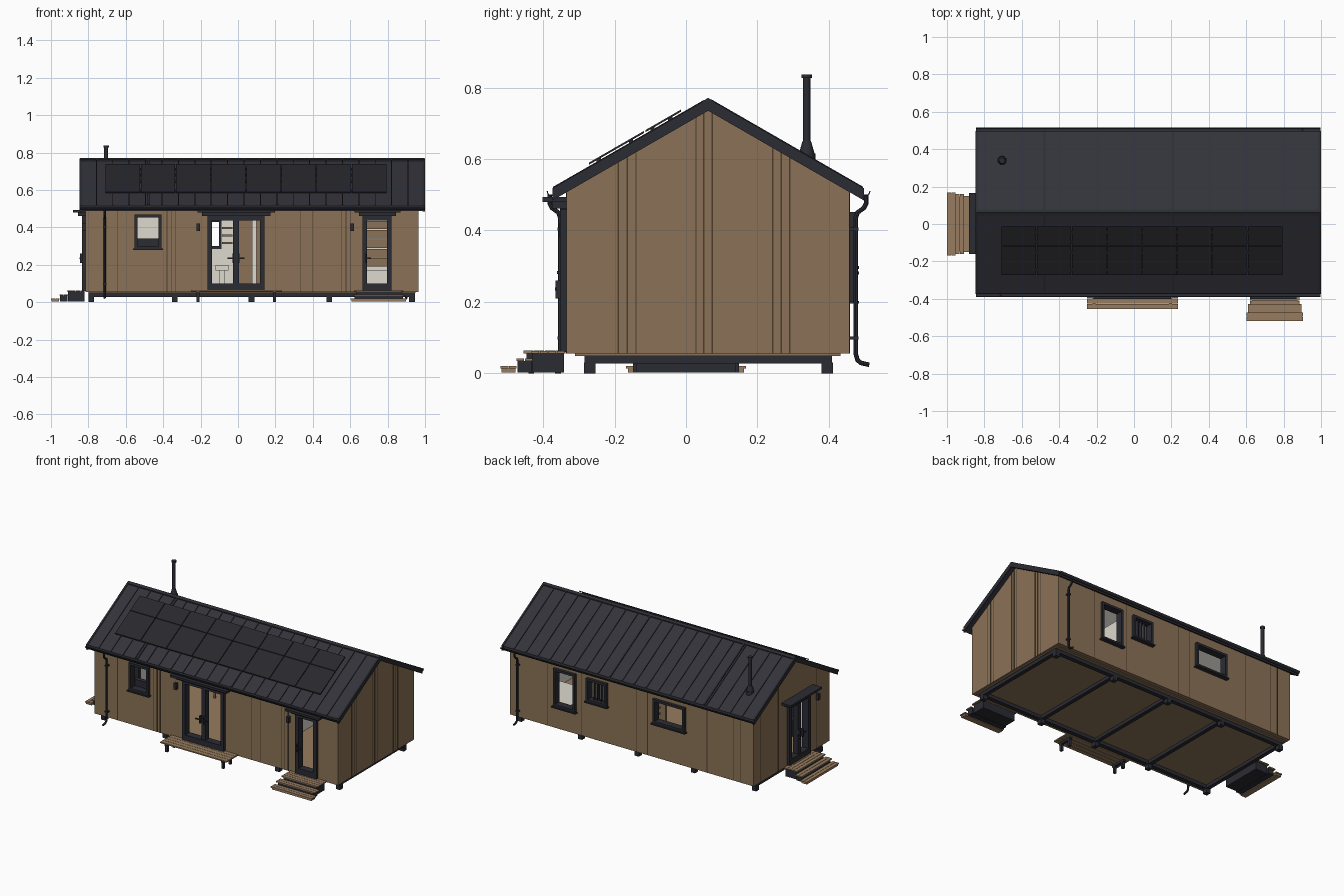
import bpy, bmesh, math
from mathutils import Matrix

if "Cube" in bpy.data.objects:
    bpy.data.objects.remove(bpy.data.objects["Cube"])

def material(name, r, g, b):
    m = bpy.data.materials.new(name)
    m.diffuse_color = (r, g, b, 1)
    m.use_nodes = True
    m.node_tree.nodes["Principled BSDF"].inputs["Base Color"].default_value = m.diffuse_color
    return m

CLAD = material("brown cladding", .26, .17, .095)
DECK = material("deck wood", .31, .20, .115)
SEAM = material("dark seam", .07, .045, .025)
ROOF = material("roof metal", .032, .032, .042)
TRIM = material("dark trim", .024, .025, .033)
SOLAR = material("solar black", .02, .02, .026)
WHITE = material("interior white", .72, .70, .62)

# wall planes, ridge and roof slope
X0, X1, Y0, Y1, ZB = -.815, .965, -.335, .458, .055
RY, RZ, SL, RX0, RX1 = .062, .765, .576, -.845, .997

def finish(name, bm, *mats):
    bmesh.ops.recalc_face_normals(bm, faces=bm.faces)
    me = bpy.data.meshes.new(name)
    bm.to_mesh(me)
    bm.free()
    for m in mats:
        me.materials.append(m)
    o = bpy.data.objects.new(name, me)
    bpy.context.collection.objects.link(o)
    return o

def add_prism(bm, prof, x0, x1):
    a = [bm.verts.new((x0, y, z)) for y, z in prof]
    b = [bm.verts.new((x1, y, z)) for y, z in prof]
    bm.faces.new(a)
    bm.faces.new(b[::-1])
    for i in range(len(a)):
        j = (i + 1) % len(a)
        bm.faces.new((a[i], b[i], b[j], a[j]))

def prisms(name, items, *mats):
    bm = bmesh.new()
    for prof, x0, x1 in items:
        add_prism(bm, prof, x0, x1)
    return finish(name, bm, *mats)

def boxes(name, items, *mats):
    return prisms(name, [([(c, e), (d, e), (d, f), (c, f)], a, b) for a, b, c, d, e, f in items], *mats)

def on(side, u0, u1, n0, n1, z0, z1):
    """Box on a wall: u runs along the wall, n points outward."""
    if side == "front":
        return (u0, u1, Y0 - n1, Y0 - n0, z0, z1)
    if side == "back":
        return (u0, u1, Y1 + n0, Y1 + n1, z0, z1)
    if side == "left":
        return (X0 - n1, X0 - n0, u0, u1, z0, z1)
    return (X1 + n0, X1 + n1, u0, u1, z0, z1)

def gable(y0, y1, z0, apex):
    return [(y0, z0), (y1, z0), (y1, apex - SL * (y1 - RY)), (RY, apex), (y0, apex - SL * (RY - y0))]

# openings: name, side, u0, u1, z0, z1, kind
OPEN = [("front_window", "front", -.553, -.41, .286, .468, "window"),
        ("front_double_door", "front", -.163, .142, .06, .46, "double"),
        ("front_single_door", "front", .665, .82, .06, .46, "single"),
        ("gable_double_door", "left", -.115, .108, .06, .46, "double"),
        ("back_tall_window", "back", .48, .64, .203, .452, "window"),
        ("back_small_window", "back", .25, .40, .30, .452, "bars"),
        ("back_wide_window", "back", -.32, -.087, .285, .445, "window")]

# hollow house body with cut openings
body = prisms("house_walls", [(gable(Y0, Y1, ZB, .742), X0, X1)], CLAD, WHITE, DECK)
inner = prisms("room_cutter", [(gable(Y0 + .028, Y1 - .028, .07, .715), X0 + .028, X1 - .028)])
holes = boxes("opening_cutter", [on(s, a + .008, b - .008, -.06, .05, max(z0 + .006, .0705), z1 - .008)
                                 for n, s, a, b, z0, z1, k in OPEN])
for c in (inner, holes):
    c.hide_render = True
    mod = body.modifiers.new("cut", "BOOLEAN")
    mod.object, mod.operation, mod.solver = c, "DIFFERENCE", "EXACT"
bpy.context.view_layer.objects.active = body
body.select_set(True)
bpy.ops.object.convert(target="MESH")
for c in (inner, holes):
    bpy.data.objects.remove(c)
for p in body.data.polygons:
    x, y, z = p.center
    inside = X0 + .025 < x < X1 - .025 and Y0 + .025 < y < Y1 - .025 and .065 < z < .735 - SL * abs(y - RY)
    p.material_index = (2 if p.normal.z > .9 else 1) if inside else 0

# door and window frames
for name, s, a, b, z0, z1, kind in OPEN:
    door = kind in ("double", "single")
    w, bot = (.024, .04) if door else (.015, .015)
    f = [on(s, a, a + w, -.03, .018, z0, z1), on(s, b - w, b, -.03, .018, z0, z1),
         on(s, a + w, b - w, -.03, .018, z1 - w, z1), on(s, a + w, b - w, -.03, .018, z0, z0 + bot)]
    m = (a + b) / 2
    if kind == "double":
        f.append(on(s, m - .015, m + .015, -.025, .012, z0 + bot, z1 - w))
    if kind == "bars":
        f += [on(s, a + (b - a) * t - .003, a + (b - a) * t + .003, -.02, .0, z0 + bot, z1 - w) for t in (.33, .5, .67)]
    if not door:
        f.append(on(s, a - .008, b + .008, 0, .026, z0 - .008, z0))
    boxes(name + "_frame", f, TRIM)
    if door:
        hs = [(m - .015, -1), (m + .015, 1)] if kind == "double" else [(a + w * .7, 1)]
        boxes(name + "_handles", [on(s, h - .004, h + .004, .012, .03, .21, .26) for h, d in hs] +
              [on(s, min(h, h + .03 * d), max(h, h + .03 * d), .026, .032, .232, .24) for h, d in hs], TRIM)

# canopies over the doors
for name, s, a, b in (("double_door", "front", -.217, .198), ("single_door", "front", .623, .87), ("gable_door", "left", -.16, .165)):
    boxes(name + "_canopy", [on(s, a, b, 0, .066, .48, .494), on(s, a + .025, b - .025, 0, .04, .462, .48)], TRIM)

# wall lamps
boxes("wall_lamps", [on(s, u - .009, u + .009, 0, .02, .38, .42)
                     for s, u in (("front", -.213), ("front", .61), ("left", -.2))], TRIM)

# cladding joints
seams = [on("front", u - .002, u + .002, 0, .001, ZB, .51) for u in (-.645, -.38, -.357, -.335, .335, .4, .555, .577, .6)]
seams += [on("back", u - .002, u + .002, 0, .001, ZB, .51) for u in (.69, .44, .04, -.04, -.475, -.665, -.72)]
for s, ys in (("right", (-.19, -.165, -.14, .028, .05, .074, .243, .266, .29)), ("left", (-.2, .2, .385))):
    seams += [on(s, y - .002, y + .002, 0, .001, ZB, .735 - SL * abs(y - RY)) for y in ys]
boxes("cladding_joints", seams, SEAM)

# roof slabs, ridge cap and standing seams
def strip(sgn, d0, d1, h0, h1):
    """Profile following one roof slope; d is distance from the ridge."""
    pt = lambda d, h: (RY + sgn * d, RZ - SL * d + h)
    return [pt(d0, h0), pt(d1, h0), pt(d1, h1), pt(d0, h1)]

prisms("roof", [(strip(s, 0, .434, -.027, 0), RX0, RX1) for s in (-1, 1)], ROOF)
prisms("ridge_cap", [(strip(s, 0, .016, 0, .006), RX0, RX1) for s in (-1, 1)], TRIM)
prisms("verge_trims", [(strip(s, 0, .436, -.03, .004), x, x + .012) for s in (-1, 1) for x in (RX0 - .002, RX1 - .01)], TRIM)
N = 21
ribs = [RX0 + (RX1 - RX0) * i / N for i in range(1, N)]
prisms("roof_seams", [(strip(s, .01, .434, 0, .006), x - .0025, x + .0025) for s in (-1, 1) for x in ribs], ROOF)
prisms("module_joints", [(strip(s, .01, .434, 0, .007), x - .005, x + .005) for s in (-1, 1) for x in (-.478, .21)], TRIM)

# solar panels on the front slope
pw = 1.505 / 8
prisms("solar_panels", [(strip(-1, d0, d1, .011, .017), -.71 + pw * i + .002, -.71 + pw * (i + 1) - .002)
                        for i in range(8) for d0, d1 in ((.076, .176), (.179, .334))], SOLAR)
prisms("panel_rails", [(strip(-1, d, d + .012, 0, .011), -.70, .785) for d in (.1, .15, .21, .3)], TRIM)

# half-round gutters
def gutter(cy):
    arc = [math.pi + math.pi * i / 8 for i in range(9)]
    return ([(cy + .012 * math.cos(t), .51 + .014 * math.sin(t)) for t in arc] +
            [(cy + .009 * math.cos(t), .51 + .011 * math.sin(t)) for t in reversed(arc)])
prisms("gutters", [(gutter(y), RX0, RX1) for y in (-.378, .504)], TRIM)

# downpipes
def tube(name, pts, r):
    cu = bpy.data.curves.new(name, "CURVE")
    cu.dimensions, cu.bevel_depth, cu.bevel_resolution, cu.use_fill_caps = "3D", r, 2, True
    sp = cu.splines.new("POLY")
    sp.points.add(len(pts) - 1)
    for p, q in zip(sp.points, pts):
        p.co = (*q, 1)
    cu.materials.append(TRIM)
    o = bpy.data.objects.new(name, cu)
    bpy.context.collection.objects.link(o)
    bpy.ops.object.select_all(action="DESELECT")
    o.select_set(True)
    bpy.context.view_layer.objects.active = o
    bpy.ops.object.convert(target="MESH")
    bpy.ops.object.shade_smooth_by_angle()

for name, x, wy, s in (("front_downpipe", -.713, Y0, -1), ("back_downpipe", .9, Y1, 1)):
    tube(name, [(x, wy + s * n, z) for n, z in ((.046, .50), (.046, .475), (.04, .463), (.022, .45), (.017, .435),
                                               (.017, .055), (.022, .037), (.032, .029), (.055, .024))], .0065)
    boxes(name + "_brackets", [(x - .009, x + .009, min(wy, wy + s * .025), max(wy, wy + s * .025), z, z + .008)
                               for z in (.095, .4)], TRIM)

# chimney
bm = bmesh.new()
for z0, z1, r0, r1 in ((.585, .615, .026, .024), (.615, .65, .022, .012), (.6, .828, .0105, .0105), (.826, .837, .015, .015)):
    bmesh.ops.create_cone(bm, cap_ends=True, segments=20, radius1=r0, radius2=r1, depth=z1 - z0,
                          matrix=Matrix.Translation((-.705, .338, (z0 + z1) / 2)))
flue = finish("chimney", bm, TRIM)
bpy.ops.object.select_all(action="DESELECT")
flue.select_set(True)
bpy.context.view_layer.objects.active = flue
bpy.ops.object.shade_smooth_by_angle()

# base frame, feet and floor edge
FX = (-.785, -.338, .072, .487, .93)
boxes("base_frame", [(-.80, .945, y - .014, y + .014, .027, .05) for y in (-.27, .395)] +
      [(x - .013, x + .013, -.27, .395, .028, .049) for x in FX], TRIM)
boxes("feet", [(x - .015, x + .015, y - .016, y + .016, 0, .03) for x in FX for y in (-.27, .395)], TRIM)
boxes("floor_edge", [(X0 + .015, X1 - .015, -.31, .433, .049, .056)], CLAD)

# entrance steps: planked treads over dark risers
def steps(name, s, a, b):
    tread, base = [], []
    for n0, n1, z, grow, planks in ((.005, .1, .063, 0, 4), (.094, .142, .042, .01, 2), (.139, .186, .021, .018, 2)):
        w = (n1 - n0) / planks
        tread += [on(s, a - grow, b + grow, n0 + w * i, n0 + w * (i + 1) - .002, z - .007, z) for i in range(planks)]
        if z > .03:
            base.append(on(s, a - grow + .012, b + grow - .012, n0 + .002, n1 - .006, .003, z - .007))
        else:
            tread.append(on(s, a - grow + .006, b + grow - .006, n0 + .003, n1 - .005, .003, z - .007))
    boxes(name + "_treads", tread, DECK)
    boxes(name + "_bases", base, TRIM)

steps("front_steps", "front", .62, .885)
steps("gable_steps", "left", -.15, .15)

# deck at the double door
boxes("deck_planks", [on("front", -.25, .235, .002 + .03 * i, .03 + .03 * i, .056, .064) for i in range(4)], DECK)
boxes("deck_supports", [on("front", x - .008, x + .008, .01, .112, .042, .056) for x in (-.215, .195)] +
      [on("front", x - .008, x + .008, n, n + .016, 0, .042) for x in (-.215, .195) for n in (.015, .09)], TRIM)

# interior fittings
boxes("partitions", [(.36, .375, -.306, .429, .071, .5), (.075, .1, .19, .196, .071, .5)], WHITE)
boxes("wood_partition", [(0, .36, .2, .212, .071, .5)], CLAD)
boxes("shelves", [(-.085, -.03, .39, .428, z, z + .012) for z in (.31, .35, .39)] +
      [(.68, .82, .4, .428, z, z + .045) for z in (.19, .24, .29, .34, .39)], CLAD)
boxes("wash_basin", [(-.12, -.05, .34, .428, .17, .2), (-.1, -.07, .38, .428, .071, .17)], WHITE)
boxes("bed", [(.6, .92, .1, .39, .1, .17)], WHITE)
boxes("bed_base", [(.595, .925, .095, .395, .071, .1)], CLAD)
boxes("sofa", [(-.62, -.36, -.3, -.27, .071, .34), (-.62, -.36, -.27, -.16, .071, .18)], TRIM)
boxes("table", [(-.34, -.16, .1, .24, .2, .214)] +
      [(x, x + .01, y, y + .01, .071, .2) for x in (-.335, -.175) for y in (.105, .225)], DECK)
